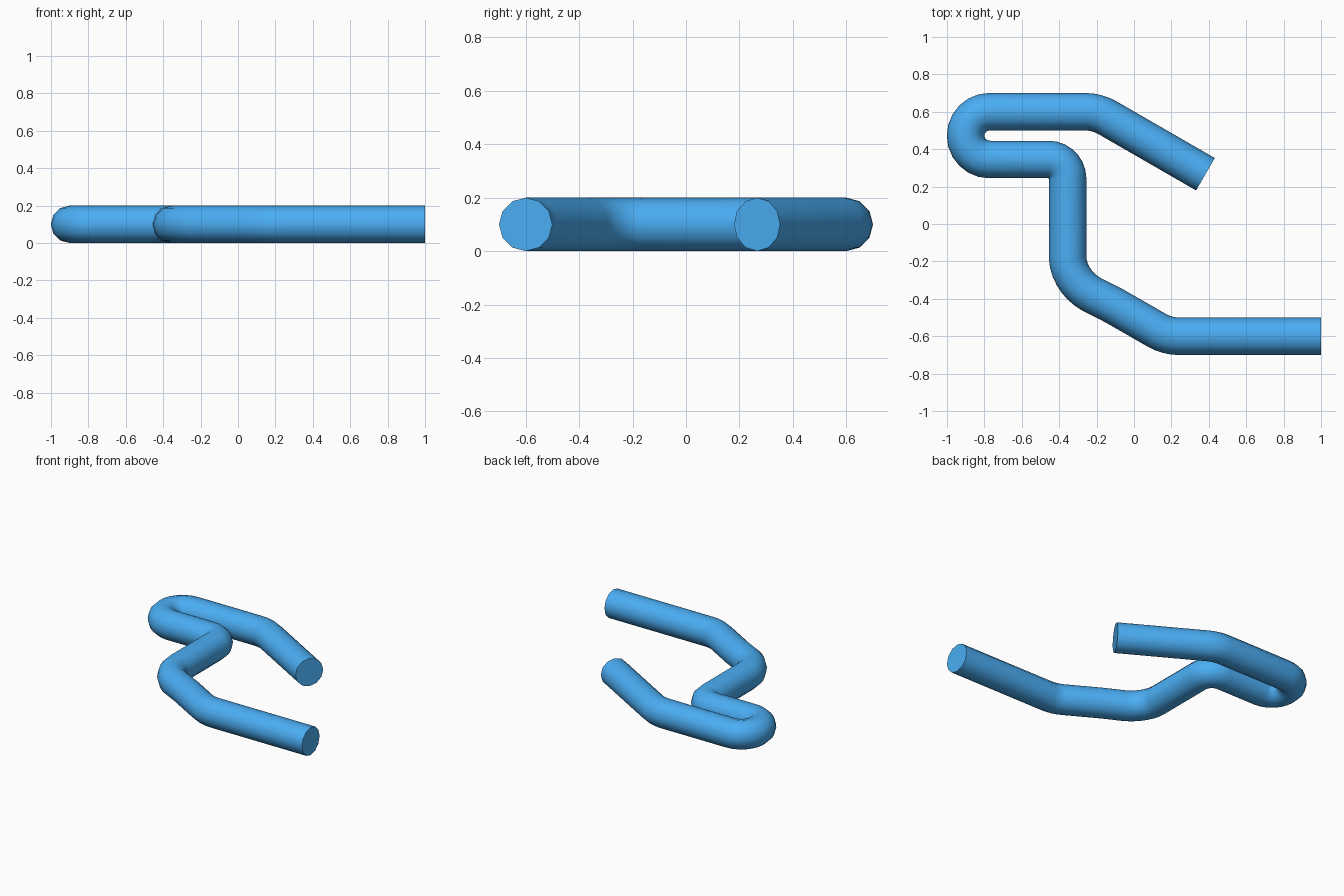
import bpy, bmesh
from math import sin, cos, pi, radians
from mathutils import Vector

if "Cube" in bpy.data.objects:
    bpy.data.objects.remove(bpy.data.objects["Cube"])

R, SIDES = 0.1, 12

# Centre line in plan: straight runs joined by rounded bends
def bend(a, corner, b, steps=6):
    a, c, b = Vector(a), Vector(corner), Vector(b)
    k = 0.552 if abs((c - a).normalized().dot((b - c).normalized())) < 0.3 else 0.6
    p, q = a.lerp(c, k), b.lerp(c, k)
    out = []
    for i in range(steps + 1):
        t = i / steps
        out.append(a * (1-t)**3 + p * 3*t*(1-t)**2 + q * 3*t*t*(1-t) + b * t**3)
    return out

path = [Vector((1, -0.6))]
path += bend((0.235, -0.6), (0.177, -0.6), (0.125, -0.57), 4)
path += [Vector((-0.105, -0.438))]
path += bend((-0.225, -0.377), (-0.35, -0.31), (-0.355, -0.18), 7)
path += bend((-0.355, 0.242), (-0.355, 0.345), (-0.458, 0.345), 7)
ur, uc = 0.1275, Vector((-0.7725, 0.4725))
path += [uc + ur * Vector((cos(a), sin(a)))
         for a in (radians(270 - 15 * i) for i in range(13))]
path += bend((-0.257, 0.6), (-0.197, 0.6), (-0.145, 0.57), 4)
path += [Vector((0.382, 0.266))]

# Sweep a 12-sided section along the centre line
bm = bmesh.new()
rings = []
for i, p in enumerate(path):
    d0 = (p - path[i-1]).normalized() if i else None
    d1 = (path[i+1] - p).normalized() if i < len(path) - 1 else None
    d0, d1 = d0 or d1, d1 or d0
    d = (d0 + d1).normalized()
    n = Vector((-d.y, d.x)) / d.dot(d0)
    rings.append([bm.verts.new((p.x + n.x * R * cos(a), p.y + n.y * R * cos(a), R + R * sin(a)))
                  for a in (2 * pi * j / SIDES for j in range(SIDES))])
for r, s in zip(rings, rings[1:]):
    for j in range(SIDES):
        k = (j + 1) % SIDES
        bm.faces.new((r[j], r[k], s[k], s[j]))
bm.faces.new(rings[0])
bm.faces.new(rings[-1])
bmesh.ops.recalc_face_normals(bm, faces=bm.faces)

mesh = bpy.data.meshes.new("bent_tube")
bm.to_mesh(mesh)
bm.free()
tube = bpy.data.objects.new("bent_tube", mesh)
bpy.context.collection.objects.link(tube)

blue = bpy.data.materials.new("blue")
blue.diffuse_color = (0.07, 0.42, 0.9, 1)
blue.use_nodes = True
blue.node_tree.nodes["Principled BSDF"].inputs["Base Color"].default_value = blue.diffuse_color
mesh.materials.append(blue)

# Smooth sides, crisp end caps
bpy.context.view_layer.objects.active = tube
tube.select_set(True)
bpy.ops.object.shade_smooth_by_angle(angle=radians(50))
